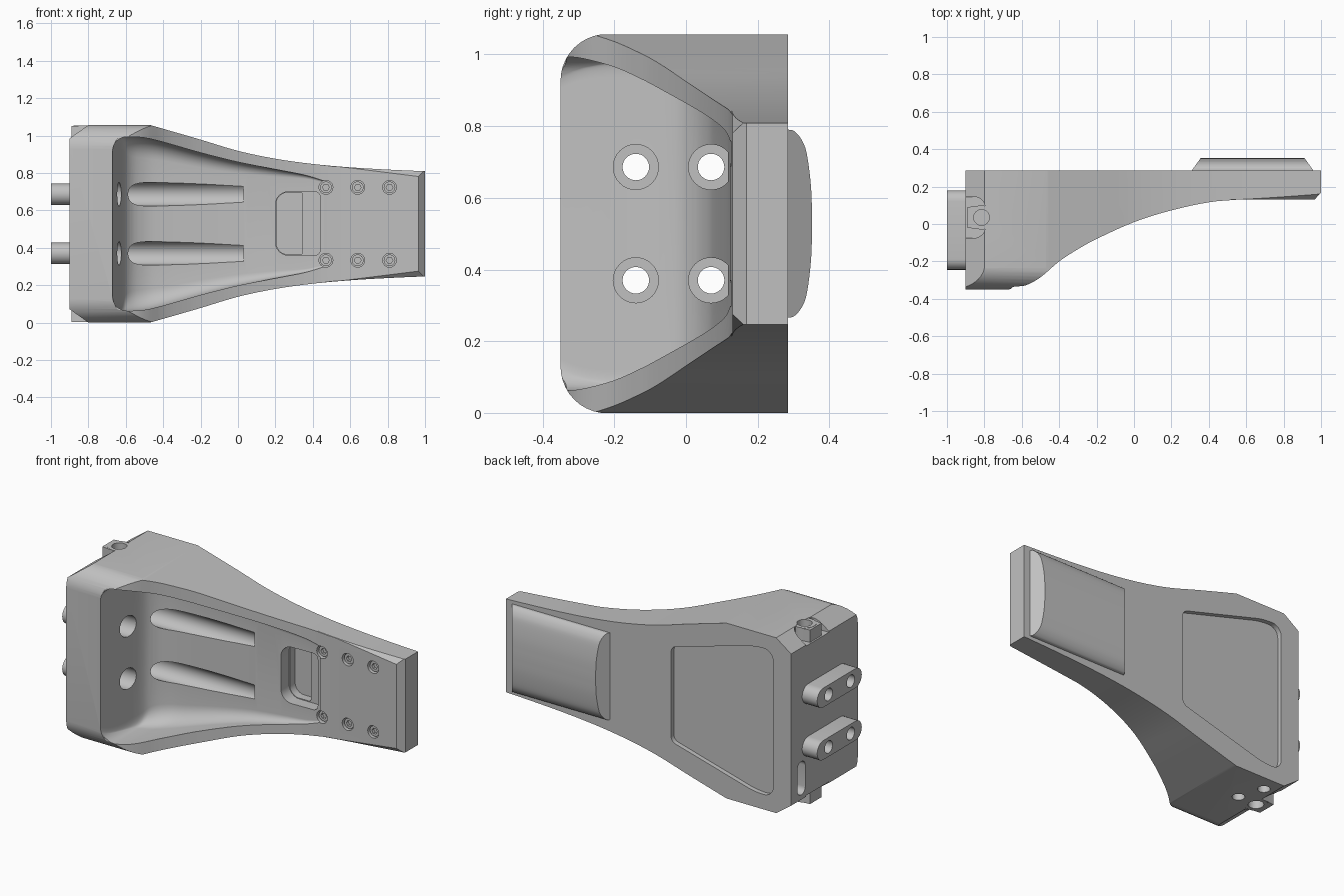
import bpy, bmesh, math
from mathutils import Vector

cube = bpy.data.objects.get("Cube")
if cube:
    bpy.data.objects.remove(cube, do_unlink=True)

MID = 0.528         # height of the symmetry plane
grey = bpy.data.materials.new("light_grey")
grey.use_nodes = True
grey.diffuse_color = (0.53, 0.53, 0.53, 1)
grey.node_tree.nodes["Principled BSDF"].inputs["Base Color"].default_value = (0.53, 0.53, 0.53, 1)


def finish(name, bm):
    bmesh.ops.recalc_face_normals(bm, faces=bm.faces)
    mesh = bpy.data.meshes.new(name)
    bm.to_mesh(mesh)
    bm.free()
    mesh.materials.append(grey)
    obj = bpy.data.objects.new(name, mesh)
    bpy.context.collection.objects.link(obj)
    return obj


def loft(name, rings):
    bm = bmesh.new()
    rows = [[bm.verts.new(p) for p in r] for r in rings]
    n = len(rows[0])
    for a, b in zip(rows, rows[1:]):
        for i in range(n):
            bm.faces.new((a[i], a[(i + 1) % n], b[(i + 1) % n], b[i]))
    bm.faces.new(rows[0])
    bm.faces.new(rows[-1])
    return finish(name, bm)


def place(axis, p, t):
    return {"x": (t, p[0], p[1]), "y": (p[0], t, p[1]), "z": (p[0], p[1], t)}[axis]


def prism(name, pts, axis, lo, hi):
    return loft(name, [[place(axis, p, t) for p in pts] for t in (lo, hi)])


def circle(c, r, n=32):
    return [(c[0] + r * math.cos(2 * math.pi * i / n),
             c[1] + r * math.sin(2 * math.pi * i / n)) for i in range(n)]


def rounded(corners, radii, n=6):
    """Polygon with each corner replaced by a smooth round."""
    out = []
    for i, c in enumerate(corners):
        c, r = Vector(c), radii[i] if isinstance(radii, (list, tuple)) else radii
        if r == 0:
            out.append(tuple(c))
            continue
        a = c + (Vector(corners[i - 1]) - c).normalized() * r
        b = c + (Vector(corners[(i + 1) % len(corners)]) - c).normalized() * r
        for k in range(n + 1):
            t = k / n
            w = (1 - t) ** 2, 1.414 * t * (1 - t), t ** 2
            out.append(tuple((a * w[0] + c * w[1] + b * w[2]) / sum(w)))
    return out


def spline(pts, n=4):
    """Catmull-Rom curve through the points."""
    v = [Vector(p) for p in pts]
    v = [v[0] * 2 - v[1]] + v + [v[-1] * 2 - v[-2]]
    out = []
    for a, b, c, d in zip(v, v[1:], v[2:], v[3:]):
        for k in range(n):
            t = k / n
            out.append(0.5 * (2 * b + (c - a) * t + (2 * a - 5 * b + 4 * c - d) * t * t
                              + (3 * b - a - 3 * c + d) * t ** 3))
    return [tuple(p) for p in out + [v[-2]]]


def combine(obj, tool, op="DIFFERENCE"):
    mod = obj.modifiers.new(op, "BOOLEAN")
    mod.operation, mod.object = op, tool
    for solver in ("EXACT", "MANIFOLD", "FLOAT"):
        mod.solver = solver
        bpy.context.view_layer.update()
        graph = bpy.context.evaluated_depsgraph_get()
        mesh = bpy.data.meshes.new_from_object(obj.evaluated_get(graph))
        if len(mesh.polygons) > 4:
            obj.data = mesh
            break
    obj.modifiers.clear()
    bpy.data.objects.remove(tool, do_unlink=True)


def smooth(obj, angle=24):
    bpy.ops.object.select_all(action="DESELECT")
    obj.select_set(True)
    bpy.context.view_layer.objects.active = obj
    bpy.ops.object.shade_smooth_by_angle(angle=math.radians(angle))


# Bracket body: front outline, then trimmed by the side curve and the rounded section
half = [(-0.9, 0.457), (-0.8, 0.528)] + spline(
    [(-0.47, 0.528), (-0.4, 0.508), (-0.2, 0.45), (0, 0.39), (0.2, 0.348),
     (0.4, 0.32), (0.6, 0.302), (0.8, 0.29), (1, 0.281)])
outline = [(x, MID + h) for x, h in half] + [(x, MID - h) for x, h in reversed(half)]
body = prism("bracket_body", outline, "y", -0.5, 0.285)
rim = spline([(-0.66, -0.347), (-0.64, -0.335), (-0.58, -0.328), (-0.5, -0.285), (-0.4, -0.2),
              (-0.3, -0.135), (-0.2, -0.08), (0, 0.01), (0.2, 0.073), (0.4, 0.116), (0.55, 0.13)])
side = [(-1.1, -0.4), (-0.7, -0.4), (-0.675, -0.353)] + rim + \
       [(0.965, 0.13), (1.1, 0.277), (1.1, 0.6), (-1.1, 0.6)]
combine(body, prism("side_trim", side, "z", -0.5, 1.6), "INTERSECT")
section = rounded([(-0.35, MID - 0.529), (-0.35, MID + 0.529), (0.7, MID + 0.529), (0.7, MID - 0.529)],
                  [0.13, 0.13, 0, 0], 10)
combine(body, prism("section_trim", section, "x", -1.2, 1.2), "INTERSECT")

# Hollow front: x, half height, floor depth, fillet size
stations = spline([(-0.675, 0.39, -0.37, 0.02), (-0.655, 0.435, -0.26, 0.03), (-0.62, 0.46, -0.06, 0.06),
                   (-0.58, 0.465, 0.015, 0.1), (-0.5, 0.46, 0.06, 0.11), (-0.4, 0.437, 0.08, 0.1),
                   (-0.2, 0.38, 0.1, 0.08), (0, 0.33, 0.115, 0.06), (0.2, 0.291, 0.123, 0.04),
                   (0.36, 0.26, 0.129, 0.02), (0.46, 0.23, 0.131, 0.01)], 4)
rings = []
for x, h, y, r in stations:
    sec = rounded([(-0.6, -h), (y, -h), (y, h), (-0.6, h)], [0, r, r, 0], 7)
    rings.append([(x, p, MID + q) for p, q in sec])
combine(body, loft("hollow", rings))

# Chamfered long edges of the tip
for s in (1, -1):
    tri = []
    for x, zi, zo, y in ((0.42, 0.318, 0.33, 0.12), (1.02, 0.243, 0.3, 0.181)):
        tri.append([(x, 0.1, MID + s * zi), (x, 0.127, MID + s * zi),
                    (x, y, MID + s * zo), (x, 0.1, MID + s * zo)])
    combine(body, loft("tip_chamfer", tri))

# Latch window with a raised ledge
window = rounded([(0.2, 0.36), (0.44, 0.36), (0.44, 0.7), (0.2, 0.7)], [0.07, 0.03, 0.03, 0.07])
combine(body, prism("window", window, "y", -0.2, 0.2))
deep = rounded([(0.205, 0.365), (0.345, 0.365), (0.345, 0.695), (0.205, 0.695)], [0.06, 0.01, 0.01, 0.06])
combine(body, prism("window_deep", deep, "y", 0.1, 0.25))

# Shallow panel on the back
panel = rounded([(-0.78, 0.09), (-0.66, 0.09), (-0.1, 0.245), (-0.1, 0.815), (-0.66, 0.97), (-0.78, 0.97)],
                [0.06, 0.05, 0.03, 0.03, 0.05, 0.06])
combine(body, prism("back_panel", panel, "y", 0.257, 0.4))

# Bosses over pockets in the end chamfers
PIVOT = (-0.815, 0.035)
for s in (1, -1):
    lo, hi = sorted((MID + s * 0.45, MID + s * 0.7))
    pocket = rounded([(-1, -0.075), (-0.795, -0.075), (-0.795, 0.145), (-1, 0.145)], [0, 0.06, 0.06, 0])
    combine(body, prism("boss_pocket", pocket, "z", lo, hi))
    lo, hi = sorted((MID + s * 0.43, MID + s * 0.526))
    boss = prism("boss", circle(PIVOT, 0.065), "z", lo, hi)
    lug = [(-0.89, -0.02), (-0.815, -0.03), (-0.815, 0.1), (-0.89, 0.09)]
    combine(body, boss, "UNION")
    combine(body, prism("lug", lug, "z", lo + 0.002, hi - 0.002), "UNION")
    lo, hi = sorted((MID + s * 0.36, MID + s * 0.7))
    combine(body, prism("boss_bore", circle(PIVOT, 0.042), "z", lo, hi))
for c in ((-0.74, 0.19), (-0.69, 0.04)):
    combine(body, prism("bottom_bore", circle(c, 0.034, 24), "z", -0.2, 0.1))

# Oblong slot in the end face
slot = rounded([(0.15, 0.1), (0.225, 0.1), (0.225, 0.3), (0.15, 0.3)], 0.036)
combine(body, prism("end_slot", slot, "x", -1, -0.78))

# Keys on the end face, with bolt bores and their relief grooves
for i, z in enumerate((MID - 0.158, MID + 0.158)):
    arc = [(math.cos(math.pi * k / 12), math.sin(math.pi * k / 12)) for k in range(13)]
    stadium = [(0.122 + 0.058 * b, z + 0.058 * a) for a, b in arc] + \
              [(-0.187 - 0.058 * b, z - 0.058 * a) for a, b in arc]
    key = prism(("lower", "upper")[i] + "_key", stadium, "x", -1, -0.899)
    for y, end in ((-0.14, -0.5), (0.07, 0.03)):
        combine(body, prism("counterbore", circle((y, z), 0.063), "x", -0.84, end))
        combine(body, prism("bore", circle((y, z), 0.037), "x", -1.2, -0.8))
        combine(key, prism("key_bore", circle((y, z), 0.037), "x", -1.2, -0.8))
    smooth(key)

# Screws sunk in the tip
for x in (0.47, 0.64, 0.81):
    for z in (MID - 0.195, MID + 0.195):
        combine(body, prism("screw_seat", circle((x, z), 0.037, 24), "y", 0, 0.165))
        screw = prism("screw", circle((x, z), 0.031, 24), "y", 0.143, 0.17)
        combine(screw, prism("socket", circle((x, z), 0.018, 6), "y", 0.1, 0.16))
        smooth(screw)
smooth(body)

# Crowned pad on the back, with sloped ends
crown = spline([(0, 0.262), (0.015, 0.258), (0.035, 0.235), (0.05, 0.195), (0.062, 0.1), (0.065, 0)], 4)
crown += [(y, -h) for y, h in reversed(crown[:-1])]
pad = prism("back_pad", [(0.28, MID + crown[0][1])] + [(0.287 + y, MID + h) for y, h in crown]
            + [(0.28, MID - crown[0][1])], "x", 0.3, 0.97)
for v in pad.data.vertices:
    rise = (v.co.y - 0.285) * 0.72
    v.co.x += rise + 0.008 if v.co.x < 0.6 else -rise - 0.01
smooth(pad)
